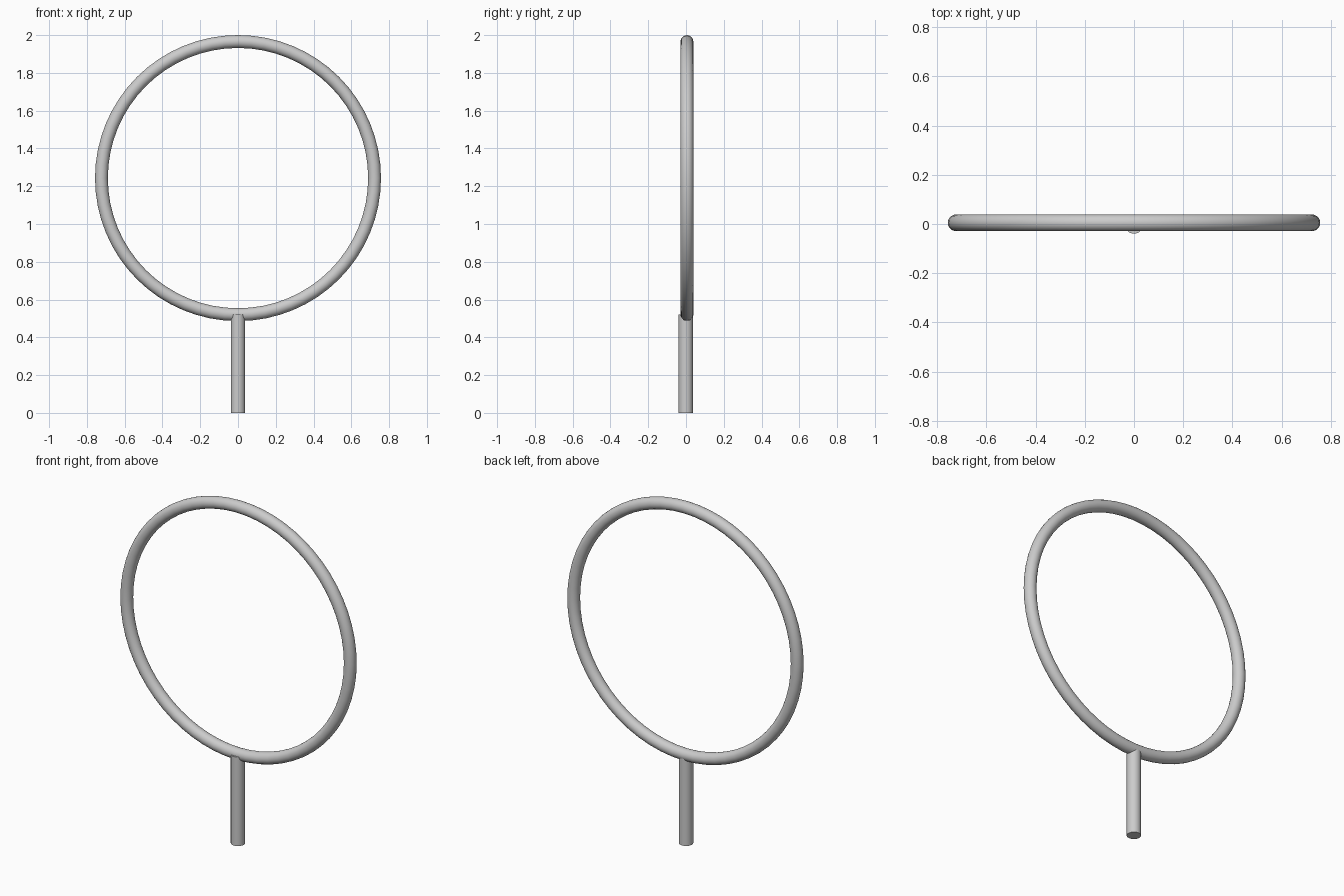
import bpy
from math import pi, radians

if "Cube" in bpy.data.objects:
    bpy.data.objects.remove(bpy.data.objects["Cube"])


def smooth(name):
    obj = bpy.context.object
    obj.name = name
    bpy.ops.object.transform_apply(location=False, rotation=True, scale=True)
    bpy.ops.object.shade_smooth_by_angle(angle=radians(40))


# Upright hoop
TUBE = 0.034
OUTER = 0.757
bpy.ops.mesh.primitive_torus_add(
    major_segments=64, minor_segments=20,
    major_radius=OUTER - TUBE, minor_radius=TUBE,
    location=(0, 0.005, 2 - OUTER), rotation=(pi / 2, 0, 0))
smooth("hoop")

# Post running up into the bottom of the hoop
POST_TOP = 0.52
bpy.ops.mesh.primitive_cylinder_add(
    vertices=32, radius=0.038, depth=POST_TOP,
    location=(0, -0.001, POST_TOP / 2))
smooth("post")
